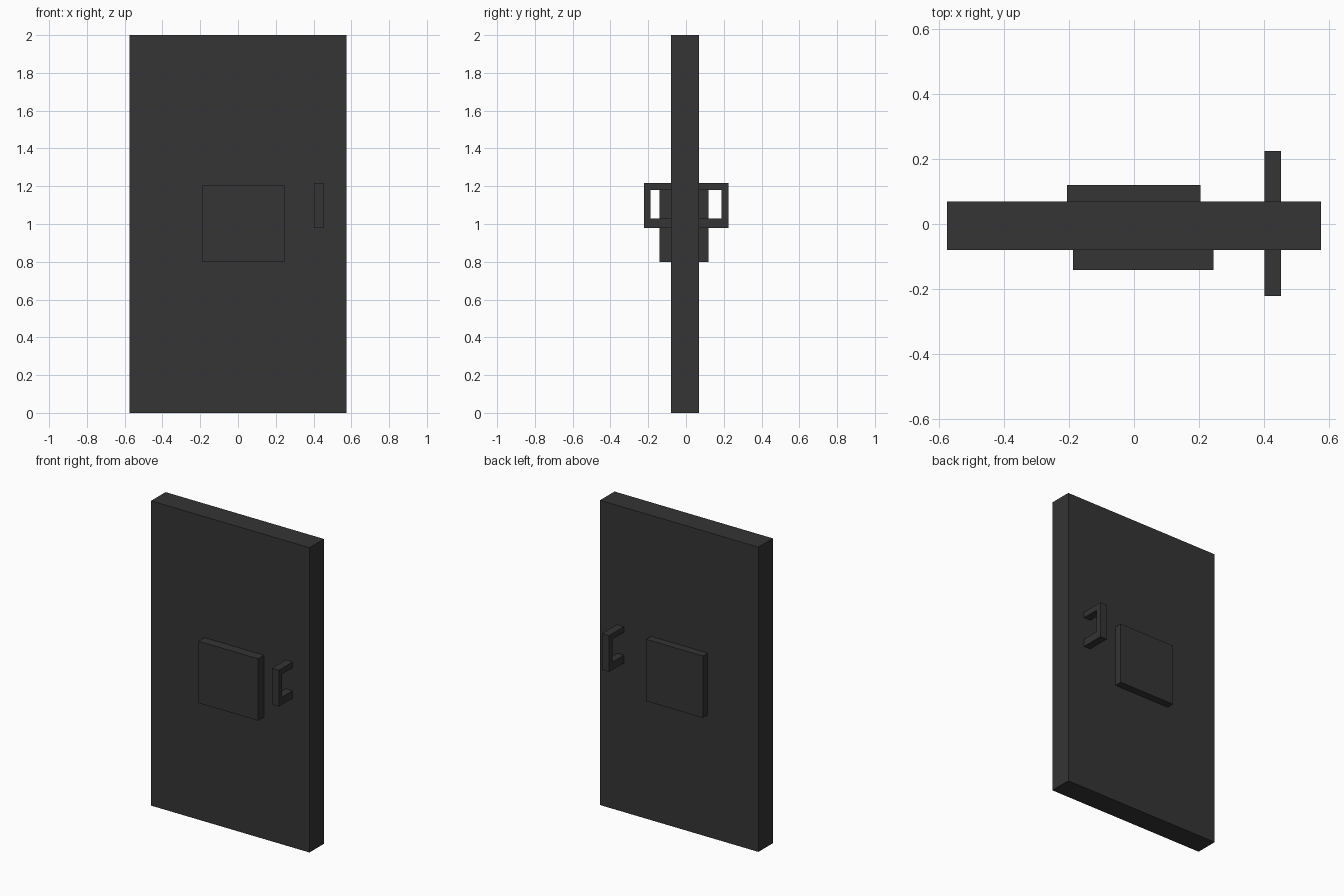
import bpy
import bmesh

if "Cube" in bpy.data.objects:
    bpy.data.objects.remove(bpy.data.objects["Cube"])

dark = bpy.data.materials.new("charcoal")
dark.diffuse_color = (0.035, 0.035, 0.035, 1)
dark.use_nodes = True
dark.node_tree.nodes["Principled BSDF"].inputs["Base Color"].default_value = dark.diffuse_color


def finish(name, bm):
    bmesh.ops.recalc_face_normals(bm, faces=bm.faces)
    mesh = bpy.data.meshes.new(name)
    bm.to_mesh(mesh)
    bm.free()
    mesh.materials.append(dark)
    obj = bpy.data.objects.new(name, mesh)
    bpy.context.collection.objects.link(obj)


def box(name, x, y, z):
    """Box from (min, max) ranges."""
    bm = bmesh.new()
    bmesh.ops.create_cube(bm, size=1)
    for v in bm.verts:
        v.co = [r[0] if c < 0 else r[1] for c, r in zip(v.co, (x, y, z))]
    finish(name, bm)


def handle(name, door_y, grip_y, outer_y):
    """C-shaped pull: side profile in y-z, extruded along x."""
    profile = [(door_y, 0.979), (outer_y, 0.979), (outer_y, 1.217), (door_y, 1.217),
               (door_y, 1.179), (grip_y, 1.179), (grip_y, 1.029), (door_y, 1.029)]
    bm = bmesh.new()
    face = bm.faces.new([bm.verts.new((0.402, y, z)) for y, z in profile])
    ext = bmesh.ops.extrude_face_region(bm, geom=[face], use_keep_orig=True)
    moved = [g for g in ext["geom"] if isinstance(g, bmesh.types.BMVert)]
    bmesh.ops.translate(bm, verts=moved, vec=(0.05, 0, 0))
    finish(name, bm)


# Door slab
box("door_slab", (-0.575, 0.575), (-0.08, 0.07), (0, 2))

# Raised square plates on both faces
box("front_plate", (-0.188, 0.245), (-0.141, -0.08), (0.8, 1.206))
box("back_plate", (-0.206, 0.205), (0.07, 0.12), (0.8, 1.206))

# Pull handles on both faces
handle("front_handle", -0.08, -0.188, -0.222)
handle("back_handle", 0.07, 0.187, 0.224)
